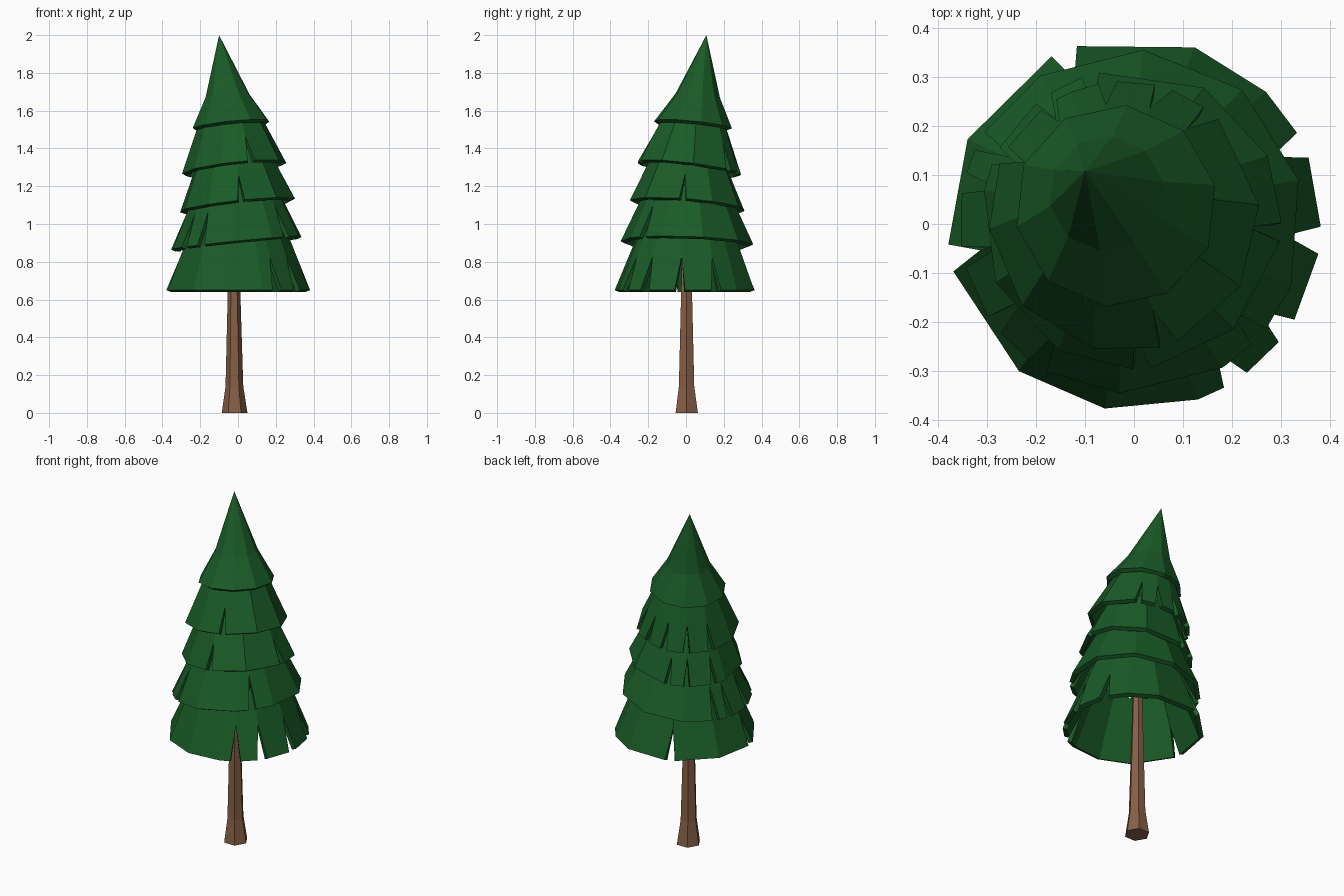
import bpy, bmesh
from math import sin, cos, radians
from mathutils import Vector

if "Cube" in bpy.data.objects:
    bpy.data.objects.remove(bpy.data.objects["Cube"])


def material(name, color):
    m = bpy.data.materials.new(name)
    m.diffuse_color = (*color, 1)
    m.use_nodes = True
    m.node_tree.nodes["Principled BSDF"].inputs["Base Color"].default_value = m.diffuse_color
    return m


green = material("needles", (0.01, 0.105, 0.02))
brown = material("bark", (0.24, 0.115, 0.06))


def ring_point(ring, deg):
    """Point on a tilted ring: (centre x, y, z, radius, slope x, slope y)."""
    cx, cy, z, r, sx, sy = ring
    dx, dy = r * cos(radians(deg)), r * sin(radians(deg))
    return Vector((cx + dx, cy + dy, z + sx * dx + sy * dy))


def add_object(name, bm, mat):
    bmesh.ops.recalc_face_normals(bm, faces=bm.faces)
    mesh = bpy.data.meshes.new(name)
    bm.to_mesh(mesh)
    bm.free()
    mesh.materials.append(mat)
    ob = bpy.data.objects.new(name, mesh)
    bpy.context.collection.objects.link(ob)
    return ob


def thicken(ob):
    # normals must point outward so the shell grows inward
    outward = sum((p.normal.x * p.center.x + p.normal.y * p.center.y)
                  for p in ob.data.polygons)
    mod = ob.modifiers.new("thickness", "SOLIDIFY")
    mod.thickness = 0.025
    mod.offset = -1 if outward > 0 else 1


def skirt(name, rim, top, corners, notches, half=4.2, depth=0.5):
    """Faceted branch skirt with V-shaped slits cut up from its rim."""
    corners = [a for a in corners
               if all(abs((a - n + 180) % 360 - 180) > 9 for n in notches)]
    bm = bmesh.new()
    stations = []
    for a in sorted(corners + notches):
        t, b = ring_point(top, a), ring_point(rim, a)
        vt = bm.verts.new(t)
        if a in notches:
            apex = bm.verts.new(b.lerp(t, depth))
            left = bm.verts.new(ring_point(rim, a - half))
            right = bm.verts.new(ring_point(rim, a + half))
            stations.append(([vt, apex, left], [vt, apex, right]))
        else:
            vb = bm.verts.new(b)
            stations.append(([vt, vb], [vt, vb]))
    for i, (_, start) in enumerate(stations):
        end = stations[(i + 1) % len(stations)][0]
        bm.faces.new(start + end[::-1])
    thicken(add_object(name, bm, green))


def even(n, phase):
    return [(phase + i * 360 / n) % 360 for i in range(n)]


# branch skirts, bottom to top
skirt("branch_tier_1", (0, 0, 0.65, 0.382, 0, 0),
      (-0.008, 0.008, 0.98, 0.25, 0.1, -0.03),
      [45, 71, 153, 232, 261, 290], [25, 112, 190.5, 303, 325, 355])
skirt("branch_tier_2", (-0.005, 0.005, 0.9, 0.352, 0.1, -0.03),
      (-0.012, 0.012, 1.18, 0.22, 0.11, -0.08),
      even(10, 14), [152, 167, 192, 217, 237, 318], 3.5, 0.6)
skirt("branch_tier_3", (-0.005, 0.01, 1.1, 0.307, 0.11, -0.08),
      (-0.025, 0.022, 1.375, 0.185, 0.11, -0.12),
      even(10, 25), [106, 126, 155, 274, 355], 3.5, 0.5)
skirt("branch_tier_4", (-0.02, 0.015, 1.295, 0.277, 0.11, -0.12),
      (-0.045, 0.045, 1.6, 0.145, 0.1, -0.1),
      even(10, 5), [50, 73, 97, 124, 153, 289], 4, 0.45)

# crown: flared rim, bend ring, leaning tip
bm = bmesh.new()
rings = [(-0.037, 0.037, 1.525, 0.207, 0.1, -0.1),
         (-0.056, 0.062, 1.68, 0.118, 0.1, -0.1)]
low, mid = [[bm.verts.new(ring_point(r, a)) for a in even(10, 12)] for r in rings]
tip = bm.verts.new((-0.1, 0.108, 2.0))
for i in range(10):
    j = (i + 1) % 10
    bm.faces.new((low[i], low[j], mid[j], mid[i]))
    bm.faces.new((mid[i], mid[j], tip))
thicken(add_object("crown", bm, green))

# six-sided trunk with flared foot
bm = bmesh.new()
profile = [(-0.018, 0.004, 0, 0.068), (-0.019, 0.003, 0.14, 0.047),
           (-0.021, 0.003, 0.65, 0.033), (-0.022, 0.004, 1.0, 0.025)]
loops = [[bm.verts.new(ring_point((*p, 0, 0), a)) for a in even(6, 0)] for p in profile]
for a, b in zip(loops, loops[1:]):
    for i in range(6):
        j = (i + 1) % 6
        bm.faces.new((a[i], a[j], b[j], b[i]))
bm.faces.new(loops[0])
bm.faces.new(loops[-1])
add_object("trunk", bm, brown)
